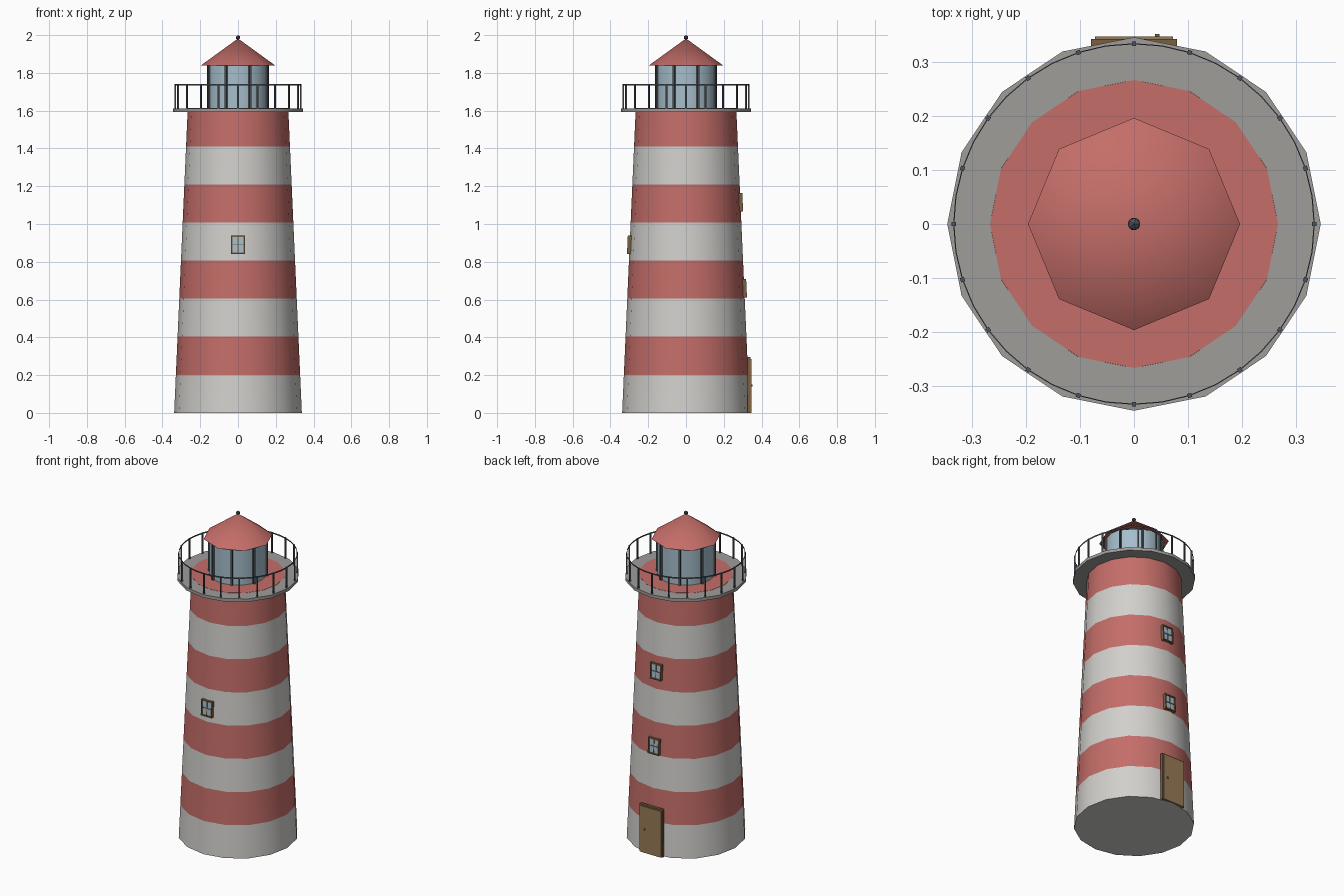
import bpy, bmesh, math
from mathutils import Matrix, Vector

cube = bpy.data.objects.get("Cube")
if cube:
    bpy.data.objects.remove(cube, do_unlink=True)


def material(name, srgb):
    color = [((c + 0.055) / 1.055) ** 2.4 for c in srgb] + [1]
    mat = bpy.data.materials.new(name)
    mat.use_nodes = True
    mat.diffuse_color = color
    mat.node_tree.nodes["Principled BSDF"].inputs["Base Color"].default_value = color
    return mat


WHITE = material("white paint", (0.82, 0.815, 0.80))
RED = material("red paint", (0.77, 0.43, 0.41))
GREY = material("deck grey", (0.62, 0.615, 0.605))
DARK = material("dark metal", (0.31, 0.33, 0.35))
GLASS = material("blue glass", (0.65, 0.745, 0.80))
WOOD = material("brown wood", (0.60, 0.48, 0.34))
FRAME = material("dark brown trim", (0.47, 0.37, 0.26))


def finish(name, bm, *mats, smooth=True):
    bmesh.ops.recalc_face_normals(bm, faces=bm.faces)
    mesh = bpy.data.meshes.new(name)
    bm.to_mesh(mesh)
    bm.free()
    for m in mats:
        mesh.materials.append(m)
    if smooth:
        mesh.shade_smooth()
        mesh.set_sharp_from_angle(angle=math.radians(30))
    obj = bpy.data.objects.new(name, mesh)
    bpy.context.collection.objects.link(obj)
    return obj


def add_box(bm, center, size, spin=0.0):
    mat = (Matrix.Rotation(spin, 4, "Z") @ Matrix.Translation(center)
           @ Matrix.Diagonal((*size, 1)))
    bmesh.ops.create_cube(bm, size=1, matrix=mat)


def cone(name, sides, r1, r2, z1, z2, mat):
    bm = bmesh.new()
    bmesh.ops.create_cone(bm, cap_ends=True, segments=sides, radius1=r1, radius2=r2,
                          depth=z2 - z1, matrix=Matrix.Translation((0, 0, (z1 + z2) / 2)))
    return finish(name, bm, mat)


def ring_of_posts(name, count, radius, size, z1, z2, start=0.0):
    bm = bmesh.new()
    for i in range(count):
        add_box(bm, (radius, 0, (z1 + z2) / 2), (size, size, z2 - z1),
                start + math.tau * i / count)
    return finish(name, bm, DARK, smooth=False)


# Tapered tower with alternating bands
BASE_R, TOP_R, TOWER_H, BANDS = 0.338, 0.266, 1.613, 8


def tower_radius(z):
    return BASE_R + (TOP_R - BASE_R) * z / TOWER_H


tower = cone("tower", 16, BASE_R, TOP_R, 0, TOWER_H, WHITE)
tower.data.materials.append(RED)
bm = bmesh.new()
bm.from_mesh(tower.data)
for i in range(1, BANDS):
    bmesh.ops.bisect_plane(bm, geom=bm.verts[:] + bm.edges[:] + bm.faces[:],
                           plane_co=(0, 0, TOWER_H * i / BANDS), plane_no=(0, 0, 1))
for f in bm.faces:
    band = min(int(f.calc_center_median().z / TOWER_H * BANDS), BANDS - 1)
    f.material_index = band % 2
bm.to_mesh(tower.data)
bm.free()

# Gallery deck and railing
cone("gallery_deck", 16, 0.345, 0.345, 1.593, 1.612, GREY)
ring_of_posts("railing_posts", 20, 0.333, 0.008, 1.61, 1.74)
bm = bmesh.new()
loops = []
for r, z in ((0.332, 1.732), (0.334, 1.732), (0.334, 1.740), (0.332, 1.740)):
    loops.append([bm.verts.new((r * math.cos(math.tau * i / 40),
                                r * math.sin(math.tau * i / 40), z)) for i in range(40)])
for a, b in zip(loops, loops[1:] + loops[:1]):
    for i in range(40):
        j = (i + 1) % 40
        bm.faces.new((a[i], a[j], b[j], b[i]))
finish("railing_top", bm, DARK)

# Lantern room, roof and finial
cone("lantern_glass", 16, 0.163, 0.163, 1.61, 1.842, GLASS)
ring_of_posts("lantern_bars", 8, 0.166, 0.012, 1.61, 1.842, math.pi / 8)
cone("roof", 8, 0.196, 0, 1.84, 1.982, RED)
bm = bmesh.new()
bmesh.ops.create_icosphere(bm, subdivisions=1, radius=0.013,
                           matrix=Matrix.Translation((0, 0, 1.987)))
finish("finial", bm, DARK, smooth=False)


# Windows: frame bars around a recessed pane, leaning with the wall
def window(name, z, spin):
    place = (Matrix.Rotation(spin, 4, "Z") @ Matrix.Translation((0, -tower_radius(z), z))
             @ Matrix.Rotation(-math.atan((BASE_R - TOP_R) / TOWER_H), 4, "X"))
    w, h, t = 0.074, 0.098, 0.007
    frame = bmesh.new()
    for s in (-1, 1):
        add_box(frame, (s * (w - t) / 2, 0, 0), (t, 0.024, h))
        add_box(frame, (0, 0, s * (h - t) / 2), (w, 0.024, t))
    add_box(frame, (0, 0, 0), (0.004, 0.018, h - t))
    add_box(frame, (0, 0, 0), (w - t, 0.018, 0.004))
    pane = bmesh.new()
    add_box(pane, (0, 0, 0), (w - t, 0.012, h - t))
    for part, b, mat in (("frame", frame, FRAME), ("pane", pane, GLASS)):
        b.transform(place)
        finish(f"{name}_{part}", b, mat, smooth=False)


window("front_window", 0.89, 0)
window("back_lower_window", 0.66, math.pi)
window("back_upper_window", 1.115, math.pi)

# Back door: surround, raised panel and knob
for name, center, size, mat in (
        ("door_surround", (0, 0.334, 0.148), (0.158, 0.016, 0.296), FRAME),
        ("door_panel", (0, 0.336, 0.143), (0.144, 0.02, 0.286), WOOD),
        ("door_knob", (0.043, 0.347, 0.145), (0.008, 0.008, 0.012), FRAME)):
    bm = bmesh.new()
    add_box(bm, Vector(center), size)
    finish(name, bm, mat, smooth=False)
